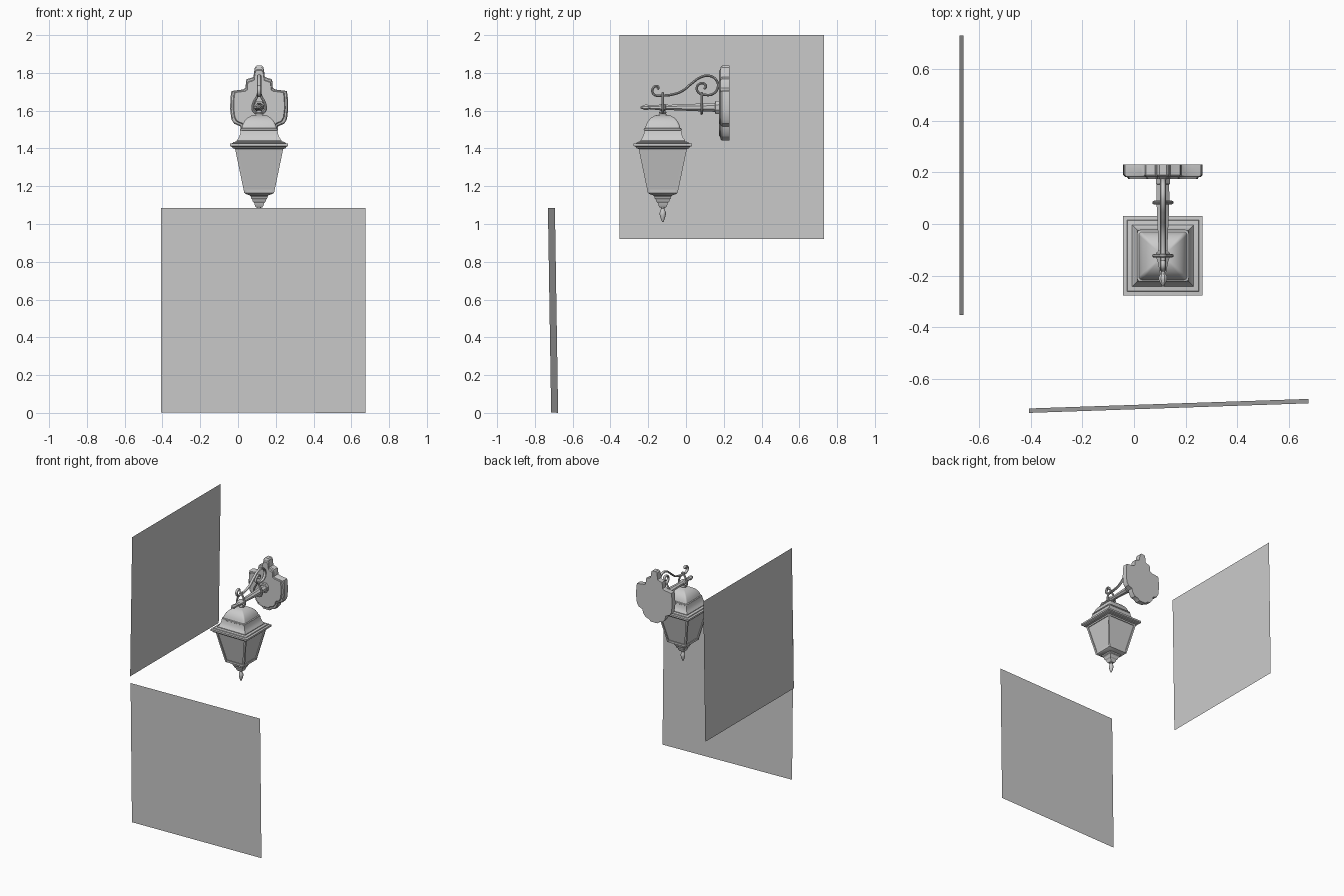
import bpy, bmesh
from math import sin, cos, pi, radians

CX, LY = 0.112, -0.123          # lamp centre line: x, and y of the lantern
ARM_Z = 1.617


def finish(ob, angle):
    bpy.ops.object.select_all(action='DESELECT')
    bpy.context.view_layer.objects.active = ob
    ob.select_set(True)
    if ob.type == 'CURVE':
        bpy.ops.object.convert(target='MESH')
    bpy.ops.object.shade_smooth_by_angle(angle=radians(angle))


def loft(name, section, rings, loc, axis='Z', angle=30):
    """Skin a 2D section through rings of (offset, su, sv, cu, cv)."""
    bm = bmesh.new()
    loops = []
    for r in rings:
        w, su, sv, cu, cv = (tuple(r) + (r[1], 0, 0)[len(r) - 2:]) if len(r) < 5 else r
        pts = [(cu + u * su, cv + v * sv) for u, v in section]
        loops.append([bm.verts.new((a, b, w) if axis == 'Z' else (a, w, b)) for a, b in pts])
    n = len(section)
    for lo, hi in zip(loops, loops[1:]):
        for i in range(n):
            j = (i + 1) % n
            bm.faces.new((lo[i], lo[j], hi[j], hi[i]))
    bm.faces.new(loops[0])
    bm.faces.new(loops[-1])
    bmesh.ops.recalc_face_normals(bm, faces=bm.faces)
    me = bpy.data.meshes.new(name)
    bm.to_mesh(me)
    bm.free()
    ob = bpy.data.objects.new(name, me)
    ob.location = loc
    bpy.context.collection.objects.link(ob)
    finish(ob, angle)
    return ob


def wire(name, pts, loc, depth, scale=(1, 1, 1), cyclic=False):
    """Smooth rod through a few points."""
    cu = bpy.data.curves.new(name, 'CURVE')
    cu.dimensions = '3D'
    cu.bevel_depth, cu.bevel_resolution, cu.resolution_u = depth, 2, 5
    cu.use_fill_caps = True
    sp = cu.splines.new('BEZIER')
    sp.bezier_points.add(len(pts) - 1)
    for b, p in zip(sp.bezier_points, pts):
        b.co = p
        b.handle_left_type = b.handle_right_type = 'AUTO'
    sp.use_cyclic_u = cyclic
    ob = bpy.data.objects.new(name, cu)
    ob.location, ob.scale = loc, scale
    bpy.context.collection.objects.link(ob)
    finish(ob, 40)


def panel(name, corners):
    me = bpy.data.meshes.new(name)
    me.from_pydata(corners, [], [(0, 1, 2, 3)])
    bpy.context.collection.objects.link(bpy.data.objects.new(name, me))


def ngon(n, turn=0.0):
    return [(cos(2 * pi * (i + turn) / n), sin(2 * pi * (i + turn) / n)) for i in range(n)]


SQUARE = [(-1, -1), (1, -1), (1, 1), (-1, 1)]
# square with softly rounded corners
SOFT = [(sx * (0.86 + 0.14 * cos(a)), sy * (0.86 + 0.14 * sin(a)))
        for sx, sy, order in ((1, 1, 1), (-1, 1, -1), (-1, -1, 1), (1, -1, -1))
        for a in [pi / 2 * k / 4 for k in range(5)][::order]]

# two large slightly tilted panels
panel("front_panel", [(-0.407, -0.714, 0.003), (0.675, -0.677, 0),
                      (0.675, -0.694, 1.085), (-0.407, -0.731, 1.085)])
panel("side_panel", [(-0.676, -0.352, 0.92), (-0.676, 0.73, 0.92),
                     (-0.659, 0.73, 2.0), (-0.659, -0.352, 2.0)])

# wall plate: mirrored stepped outline, bevelled towards the front
half = [(0.014, 0.199), (0.023, 0.19), (0.027, 0.165), (0.030, 0.140), (0.045, 0.134),
        (0.066, 0.128), (0.070, 0.115), (0.072, 0.082), (0.085, 0.073), (0.110, 0.070),
        (0.147, 0.065), (0.152, 0.03), (0.154, -0.03), (0.147, -0.085), (0.133, -0.108),
        (0.100, -0.122), (0.092, -0.152), (0.072, -0.176), (0.045, -0.183), (0.028, -0.198)]
outline = half + [(-x, z) for x, z in reversed(half)]
loft("wall_plate", outline,
     [(0.23, 1), (0.190, 1), (0.183, 0.96), (0.181, 0.90), (0.174, 0.87)],
     (CX, 0, 1.639), 'Y')

# tapering arm with pointed tip and base block
loft("arm", ngon(8, 0.5),
     [(0.18, 0.030, 0.038), (0.155, 0.030, 0.036), (0.153, 0.026, 0.025), (0.09, 0.027, 0.023),
      (-0.085, 0.019, 0.015), (-0.105, 0.020, 0.016), (-0.112, 0.029, 0.020),
      (-0.128, 0.029, 0.020), (-0.145, 0.022, 0.015), (-0.195, 0.012, 0.010),
      (-0.205, 0.018, 0.016), (-0.215, 0.018, 0.016), (-0.242, 0.004, 0.004)],
     (CX, 0, ARM_Z), 'Y')

# S-scroll rod above the arm
scroll = [(-0.150, 1.712), (-0.146, 1.724), (-0.157, 1.730), (-0.172, 1.722), (-0.178, 1.703),
          (-0.165, 1.683), (-0.125, 1.680), (-0.07, 1.686), (-0.02, 1.704), (0.03, 1.744),
          (0.08, 1.778), (0.125, 1.784), (0.160, 1.762), (0.169, 1.725), (0.145, 1.690),
          (0.10, 1.684), (0.065, 1.698), (0.058, 1.725), (0.075, 1.744), (0.098, 1.742),
          (0.105, 1.725), (0.094, 1.715)]
wire("scroll", [(0, y, z) for y, z in scroll], (CX, 0, 0), 0.0065, (1.8, 1, 1))

# teardrop collars tying the scroll to the arm
drop = [(0, 0.075), (0.012, 0.055), (0.032, 0.015), (0.030, -0.018), (0, -0.032)]
drop += [(-x, z) for x, z in drop[3:0:-1]]
for label, y in (("front", LY), ("rear", 0.083)):
    wire(label + "_collar", [(x, 0, z) for x, z in drop], (CX, y, ARM_Z), 0.007, cyclic=True)

# lantern cap: neck, soft dome, flared roof, wide rim
loc = (CX, LY, 0)
loft("cap_neck", ngon(16),
     [(1.60, 0.012), (1.59, 0.02), (1.583, 0.016), (1.575, 0.026), (1.562, 0.03)], loc)
loft("dome", SOFT,
     [(1.578, 0.025), (1.574, 0.042), (1.562, 0.062), (1.545, 0.078), (1.525, 0.088),
      (1.508, 0.093), (1.505, 0.100), (1.497, 0.101), (1.494, 0.097)], loc, angle=35)
loft("roof", SQUARE,
     [(1.497, 0.097), (1.475, 0.101), (1.455, 0.109), (1.442, 0.119), (1.437, 0.119),
      (1.434, 0.137), (1.428, 0.139), (1.426, 0.154), (1.413, 0.154), (1.408, 0.143),
      (1.402, 0.141), (1.398, 0.130)], loc)

# glass body with corner posts and rails
loft("glass", SQUARE, [(1.40, 0.121), (1.165, 0.071)], loc)
for sx, sy in SQUARE:
    loft("corner_post", SQUARE, [(1.40, 0.007, 0.007, sx * 0.121, sy * 0.121),
                                 (1.165, 0.007, 0.007, sx * 0.072, sy * 0.072)], loc)
loft("top_rail", SQUARE, [(1.40, 0.127), (1.388, 0.124)], loc)
loft("bottom_rail", SQUARE,
     [(1.182, 0.080), (1.164, 0.078), (1.158, 0.068), (1.152, 0.050), (1.145, 0.044),
      (1.138, 0.044), (1.128, 0.036), (1.118, 0.034), (1.110, 0.026), (1.095, 0.022),
      (1.088, 0.016)], loc)

# drop finial
loft("finial", ngon(16),
     [(1.095, 0.013), (1.083, 0.009), (1.076, 0.011), (1.062, 0.016), (1.048, 0.016),
      (1.032, 0.012), (1.018, 0.007), (1.010, 0.003)], loc)
